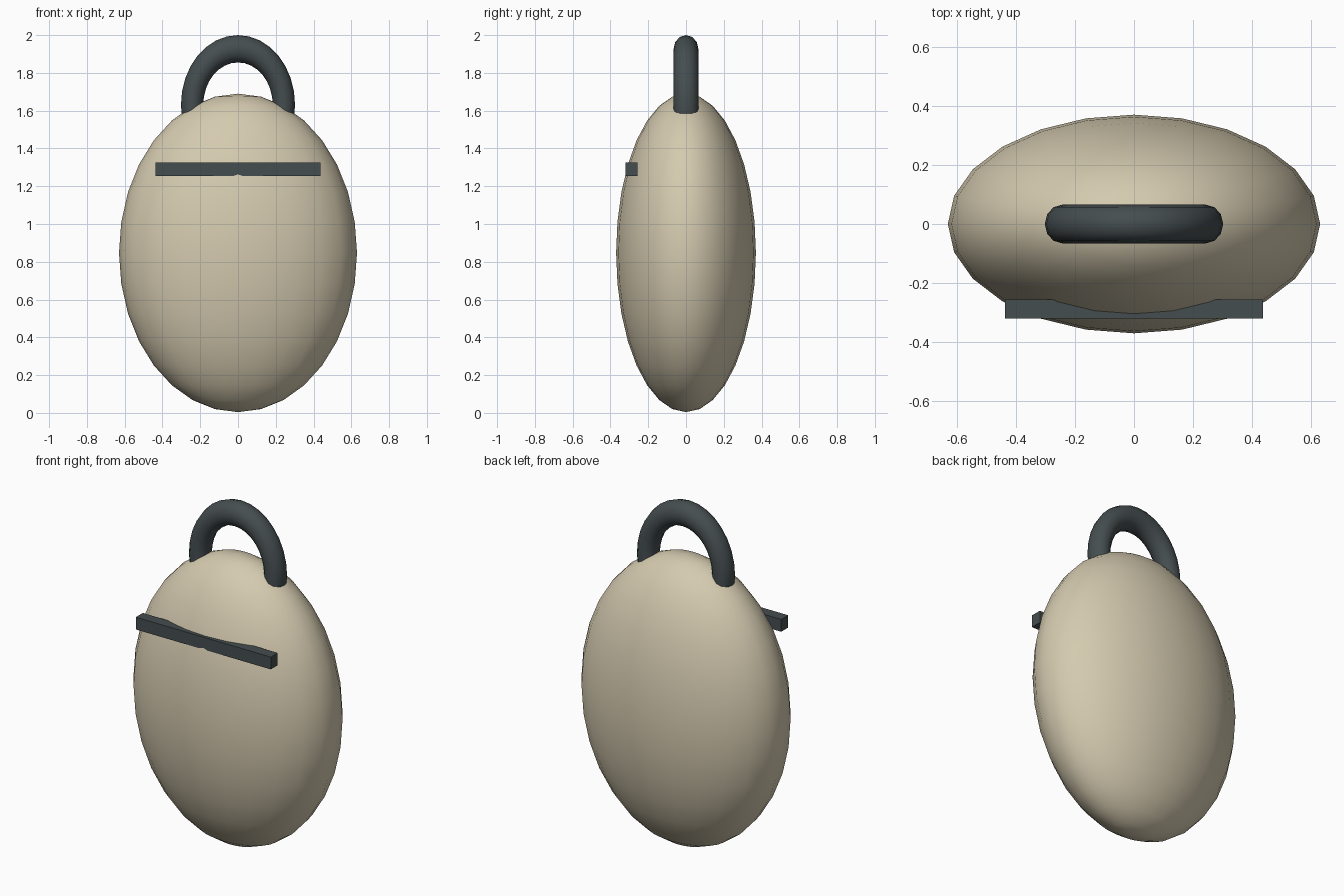
import bpy
import bmesh
from math import radians

cube = bpy.data.objects.get("Cube")
if cube:
    bpy.data.objects.remove(cube, do_unlink=True)


def make_material(name, rgb):
    mat = bpy.data.materials.new(name)
    mat.use_nodes = True
    colour = (*rgb, 1)
    mat.diffuse_color = colour
    bsdf = mat.node_tree.nodes["Principled BSDF"]
    bsdf.inputs["Base Color"].default_value = colour
    bsdf.inputs["Roughness"].default_value = 0.8
    return mat


def finish(name, mat, scale, smooth=True):
    obj = bpy.context.object
    obj.name = obj.data.name = name
    obj.scale = scale
    bpy.ops.object.transform_apply(location=False, rotation=True, scale=True)
    obj.data.materials.append(mat)
    if smooth:
        bpy.ops.object.shade_smooth_by_angle(angle=radians(50))
    return obj


canvas = make_material("sand canvas", (0.66, 0.59, 0.43))
webbing = make_material("dark grey webbing", (0.06, 0.075, 0.08))

# Flattened egg-shaped bag body
bpy.ops.mesh.primitive_uv_sphere_add(segments=24, ring_count=16, radius=1, location=(0, 0, 0.847))
finish("bag_body", canvas, (0.63, 0.37, 0.843))

# Carry handle: a stretched ring whose lower part is cut off inside the bag
bpy.ops.mesh.primitive_torus_add(major_segments=32, minor_segments=12, major_radius=0.243,
                                 minor_radius=0.059, location=(0, 0, 1.63),
                                 rotation=(radians(90), 0, 0))
handle = finish("carry_handle", webbing, (1, 1.225, 1.11))
bm = bmesh.new()
bm.from_mesh(handle.data)
cut = bmesh.ops.bisect_plane(bm, geom=bm.verts[:] + bm.edges[:] + bm.faces[:],
                             plane_co=(0, 0, -0.12), plane_no=(0, 0, -1), clear_outer=True)
rim = [e for e in cut["geom_cut"] if isinstance(e, bmesh.types.BMEdge)]
bmesh.ops.holes_fill(bm, edges=rim, sides=0)
bm.to_mesh(handle.data)
bm.free()

# Straight bar across the front of the bag
bpy.ops.mesh.primitive_cube_add(size=1, location=(0, -0.288, 1.29))
finish("front_bar", webbing, (0.872, 0.064, 0.072), smooth=False)
